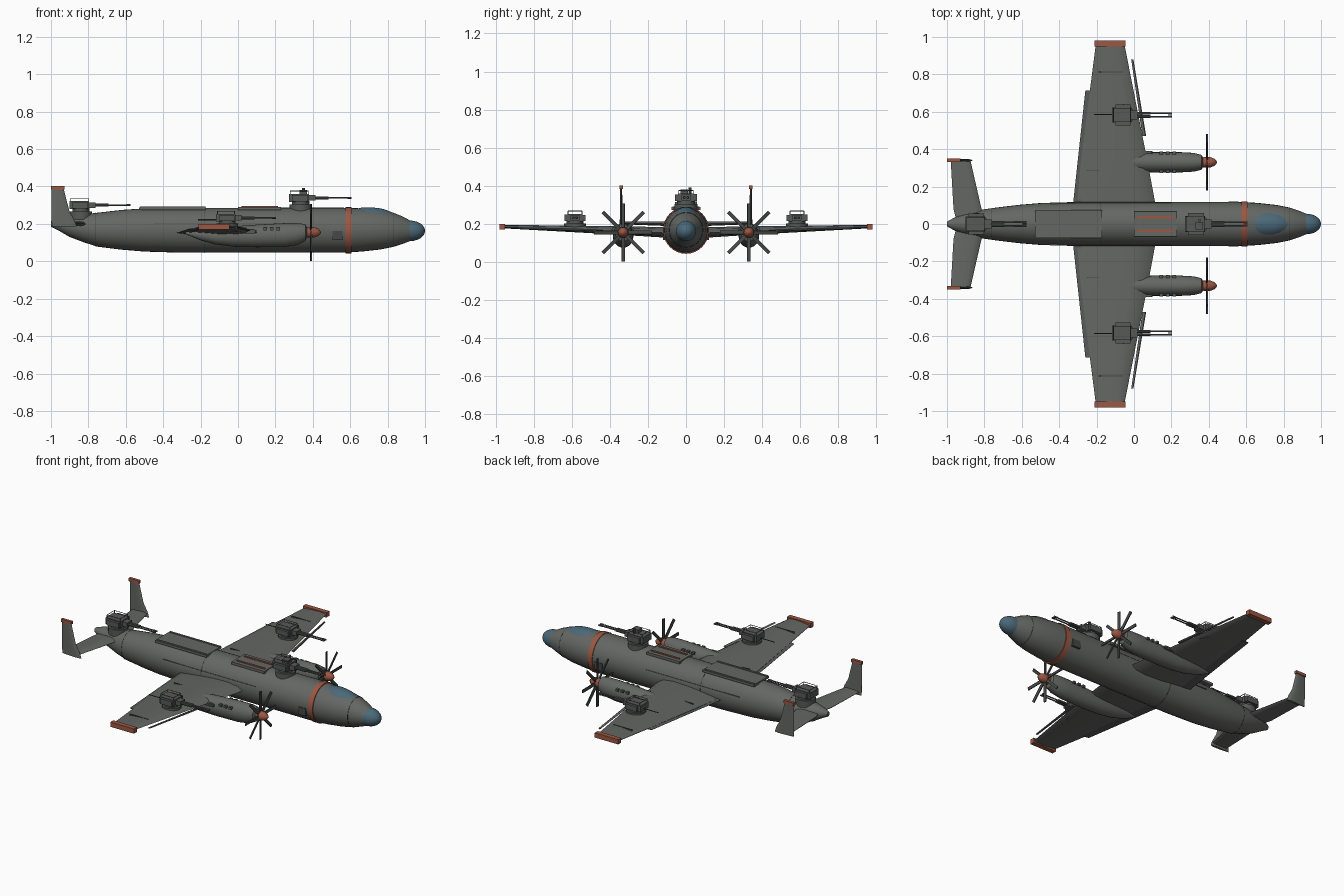
import bpy, bmesh
from math import sin, cos, pi, radians, sqrt
from mathutils import Matrix, Vector

if "Cube" in bpy.data.objects:
    bpy.data.objects.remove(bpy.data.objects["Cube"])


def material(name, rgb):
    m = bpy.data.materials.new(name)
    m.diffuse_color = (*rgb, 1)
    m.use_nodes = True
    m.node_tree.nodes["Principled BSDF"].inputs["Base Color"].default_value = m.diffuse_color
    return m


HULL = material("hull_grey", (0.128, 0.135, 0.125))
GUN = material("gun_grey", (0.095, 0.1, 0.097))
RED = material("rust_red", (0.33, 0.095, 0.055))
BLUE = material("blue_glass", (0.07, 0.14, 0.19))
DARK = material("dark_metal", (0.06, 0.065, 0.065))


def finish(name, bm, mat=None, mirror=False, angle=35):
    bmesh.ops.recalc_face_normals(bm, faces=bm.faces)
    me = bpy.data.meshes.new(name)
    bm.to_mesh(me)
    bm.free()
    for p in me.polygons:
        p.use_smooth = True
    me.set_sharp_from_angle(angle=radians(angle))
    ob = bpy.data.objects.new(name, me)
    bpy.context.collection.objects.link(ob)
    me.materials.append(mat or HULL)
    if mirror:
        mod = ob.modifiers.new("mirror", 'MIRROR')
        mod.use_axis = (False, True, False)
    return ob


def loft(name, rings, mat=None, mirror=False, angle=35):
    bm = bmesh.new()
    vs = [[bm.verts.new(p) for p in r] for r in rings]
    n = len(vs[0])
    for a, b in zip(vs, vs[1:]):
        for i in range(n):
            bm.faces.new((a[i], a[(i + 1) % n], b[(i + 1) % n], b[i]))
    bm.faces.new(vs[0])
    bm.faces.new(vs[-1])
    return finish(name, bm, mat, mirror, angle)


def oval(x, hw, zb, zt, y=0, n=32):
    zc, hh = (zb + zt) / 2, (zt - zb) / 2
    return [(x, y + hw * cos(2 * pi * i / n), zc + hh * sin(2 * pi * i / n)) for i in range(n)]


def add_box(bm, x0, x1, y0, y1, z0, z1, rot=None):
    c = Vector(((x0 + x1) / 2, (y0 + y1) / 2, (z0 + z1) / 2))
    m = Matrix.Translation(c) @ (rot or Matrix()) @ Matrix.Diagonal((x1 - x0, y1 - y0, z1 - z0, 1))
    bmesh.ops.create_cube(bm, size=1, matrix=m)


def add_cyl(bm, a, b, r, n=10):
    a, b = Vector(a), Vector(b)
    m = Matrix.Translation((a + b) / 2) @ (b - a).to_track_quat('Z', 'Y').to_matrix().to_4x4()
    bmesh.ops.create_cone(bm, cap_ends=True, segments=n, radius1=r, radius2=r, depth=(b - a).length, matrix=m)


def boxes(name, items, mat=None, mirror=False):
    bm = bmesh.new()
    for b in items:
        add_box(bm, *b)
    return finish(name, bm, mat, mirror)


def airfoil(y, xt, xl, z, th):
    # closed section from trailing edge over the top and back underneath
    prof = [(0, .05), (.25, .27), (.5, .45), (.75, .5), (.92, .34), (1, 0),
            (.92, -.3), (.75, -.42), (.5, -.36), (.25, -.2), (0, -.05)]
    return [(xt + u * (xl - xt), y, z + v * th) for u, v in prof]


# Fuselage, nose, band and panel rings
hull = [(-1.0, .012, .185, .215), (-.96, .035, .165, .228), (-.9, .056, .13, .243), (-.82, .076, .1, .252),
        (-.75, .086, .078, .26), (-.62, .102, .062, .275), (-.5, .112, .052, .283), (-.3, .118, .046, .286),
        (.55, .118, .046, .287), (.66, .113, .052, .283), (.76, .102, .063, .274), (.83, .088, .077, .26),
        (.88, .072, .093, .24), (.922, .054, .109, .217)]
loft("fuselage", [oval(*s) for s in hull])
loft("glass_nose", [oval(.92 + .08 * sin(t), .055 * cos(t), .163 - .055 * cos(t), .163 + .055 * cos(t))
                    for t in [radians(a) for a in (0, 15, 30, 45, 60, 75, 88)]], BLUE)
loft("fuselage_band", [oval(x, .121, .043, .290) for x in (.575, .608)], RED)
for i, (x, hw, zb, zt) in enumerate([(-.76, .086, .079, .26), (-.18, .1185, .0455, .2865), (.83, .0885, .0765, .2605)]):
    loft(f"panel_ring_{i}", [oval(x + d, hw + .0005, zb, zt) for d in (-.002, .002)], DARK)


# Canopy: an oval patch bulging from the hull surface
def hull_top(x, y):
    for a, b in zip(hull, hull[1:]):
        if a[0] <= x <= b[0]:
            t = (x - a[0]) / (b[0] - a[0])
            hw, zb, zt = [p + t * (q - p) for p, q in zip(a[1:], b[1:])]
            return (zb + zt) / 2 + (zt - zb) / 2 * sqrt(1 - (y / hw) ** 2)


def canopy_ring(r, n=28):
    pts = []
    for i in range(n):
        a = 2 * pi * i / n
        x, y = .733 + .093 * r * cos(a), .06 * r * sin(a) * (1 - .15 * cos(a))
        pts.append((x, y, hull_top(x, y) - .002 + .012 * (1 - r ** 3)))
    return pts


loft("canopy", [canopy_ring(r) for r in (1, .92, .8, .6, .4, .2, .05)], BLUE)

# Roof hatches, red rails, side windows
boxes("rear_roof_hatch", [(-.53, -.17, -.075, .075, .274, .288), (-.525, -.175, -.072, -.06, .28, .292),
                          (-.525, -.175, .06, .072, .28, .292)])
boxes("front_roof_hatch", [(0, .23, -.066, .066, .274, .29)])
boxes("roof_rails", [(.02, .215, .03, .042, .285, .295)], RED, True)
boxes("side_window", [(.505, .56, .108, .121, .115, .162)], DARK, True)
boxes("side_seam", [(-.45, .2, .108, .114, .201, .204)], GUN, True)

# Wings, flaps, slats, tips
loft("wing", [airfoil(.05, -.31, .125, .15, .062), airfoil(.33, -.285, .073, .163, .05),
              airfoil(.955, -.205, -.05, .185, .02)], None, True)
loft("flap", [airfoil(.115, -.325, -.25, .152, .014), airfoil(.715, -.26, -.2, .174, .01)], GUN, True)
loft("slat", [airfoil(.47, .045, .065, .166, .012), airfoil(.88, -.015, -.003, .178, .01)], None, True)
boxes("wing_tip", [(-.21, -.045, .95, .98, .17, .2)], RED, True)
boxes("wing_seams", [(-.19, -.06, .81, .815, .18, .195), (-.25, -.17, .283, .287, .16, .176)], DARK, True)

# Nacelles with exhausts
nac = [(-.28, .006, .145, .157), (-.2, .026, .112, .168), (-.12, .04, .09, .178), (-.02, .05, .078, .187),
       (.1, .054, .075, .196), (.25, .054, .077, .204), (.32, .05, .088, .204), (.36, .04, .108, .198),
       (.368, .028, .125, .184)]
loft("engine_nacelle", [oval(*s, y=.33, n=24) for s in nac], None, True)
bm = bmesh.new()
for x in (.145, .18, .215):
    for s in (-1, 1):
        add_box(bm, x - .009, x + .009, .33 + s * .05 - .008, .33 + s * .05 + .008, .166, .18)
add_box(bm, .02, .09, .378, .391, .15, .17)
add_cyl(bm, (.0, .384, .16), (.1, .384, .16), .008)
finish("exhaust_stubs", bm, GUN, True)

# Spinners and eight-blade propellers
loft("spinner", [oval(x, r, .155 - r, .155 + r, .33, 20) for x, r in
                 ((.36, .026), (.385, .028), (.41, .027), (.43, .019), (.44, .008), (.443, .002))], RED, True)
bm = bmesh.new()
for i in range(8):
    b = bmesh.new()
    add_box(b, -.003, .003, -.009, .009, .015, .152, Matrix.Rotation(radians(12), 4, 'Z'))
    b.transform(Matrix.Translation((.39, .33, .155)) @ Matrix.Rotation(i * pi / 4, 4, 'X'))
    tmp = bpy.data.meshes.new("tmp")
    b.to_mesh(tmp)
    b.free()
    bm.from_mesh(tmp)
    bpy.data.meshes.remove(tmp)
finish("propeller_blades", bm, DARK, True)

# Tailplane and twin fins
loft("tailplane", [airfoil(.02, -.95, -.8, .2, .03), airfoil(.08, -.965, -.815, .2, .028),
                   airfoil(.342, -.98, -.875, .205, .016)], None, True)


def fin_section(z, xt, xl, th):
    return [(px, .34 + pz, z) for px, _, pz in airfoil(0, xt, xl, 0, th)]


loft("tail_fin", [fin_section(.185, -.995, -.862, .016), fin_section(.215, -.996, -.872, .016),
                  fin_section(.27, -.997, -.902, .014), fin_section(.388, -.998, -.932, .012)], None, True)
boxes("fin_cap", [(-1, -.928, .331, .349, .384, .402)], RED, True)


# Gun turrets on a ring at deck point (x, y, z), with scale s and ring height h
def turret(name, x, y, z, s, h, mirror=False):
    bm = bmesh.new()

    def bx(x0, x1, y0, y1, z0, z1):
        add_box(bm, x + x0 * s, x + x1 * s, y + y0 * s, y + y1 * s, z + h + z0 * s, z + h + z1 * s)

    def cy(a, b, r, n=10):
        f = lambda p: (x + p[0] * s, y + p[1] * s, z + h + p[2] * s)
        add_cyl(bm, f(a), f(b), r * s, n=n)

    add_cyl(bm, (x, y, z - .03), (x, y, z + h * .5), .06 * s, n=24)
    add_cyl(bm, (x, y, z), (x, y, z + h + .004), .046 * s, n=24)
    bx(-.062, .045, -.042, .042, 0, .042)
    bx(-.045, .04, -.058, -.04, .003, .036)
    bx(-.045, .04, .04, .058, .003, .038)
    bx(.045, .08, -.024, .024, .006, .036)
    for g in (-.009, .009):
        cy((.07, g, .021), (.15, g, .021), .008)
        cy((.15, g, .021), (.272, g, .021), .004)
        cy((.25, g, .021), (.272, g, .021), .0055)
    # top guard frame
    for px in (-.055, .04):
        for py in (-.038, .038):
            cy((px, py, .04), (px, py, .058), .002, 6)
        cy((px, -.038, .058), (px, .038, .058), .002, 6)
    for py in (-.038, .038):
        cy((-.055, py, .058), (.04, py, .058), .002, 6)
    finish(name, bm, GUN, mirror)


turret("wing_turret", -.057, .583, .19, .96, .022, True)
turret("dorsal_turret", .335, 0, .29, 1.0, .028)
turret("tail_turret", -.84, 0, .254, .98, .026)

# Dorsal sight and wing turret rear rod
bm = bmesh.new()
add_box(bm, .33, .37, -.03, .01, .355, .38)
add_cyl(bm, (.35, .02, .355), (.35, .02, .392), .008)
finish("dorsal_sight", bm, GUN)
bm = bmesh.new()
add_cyl(bm, (-.215, .585, .222), (-.1, .585, .222), .003, n=6)
finish("wing_turret_rod", bm, DARK, True)
